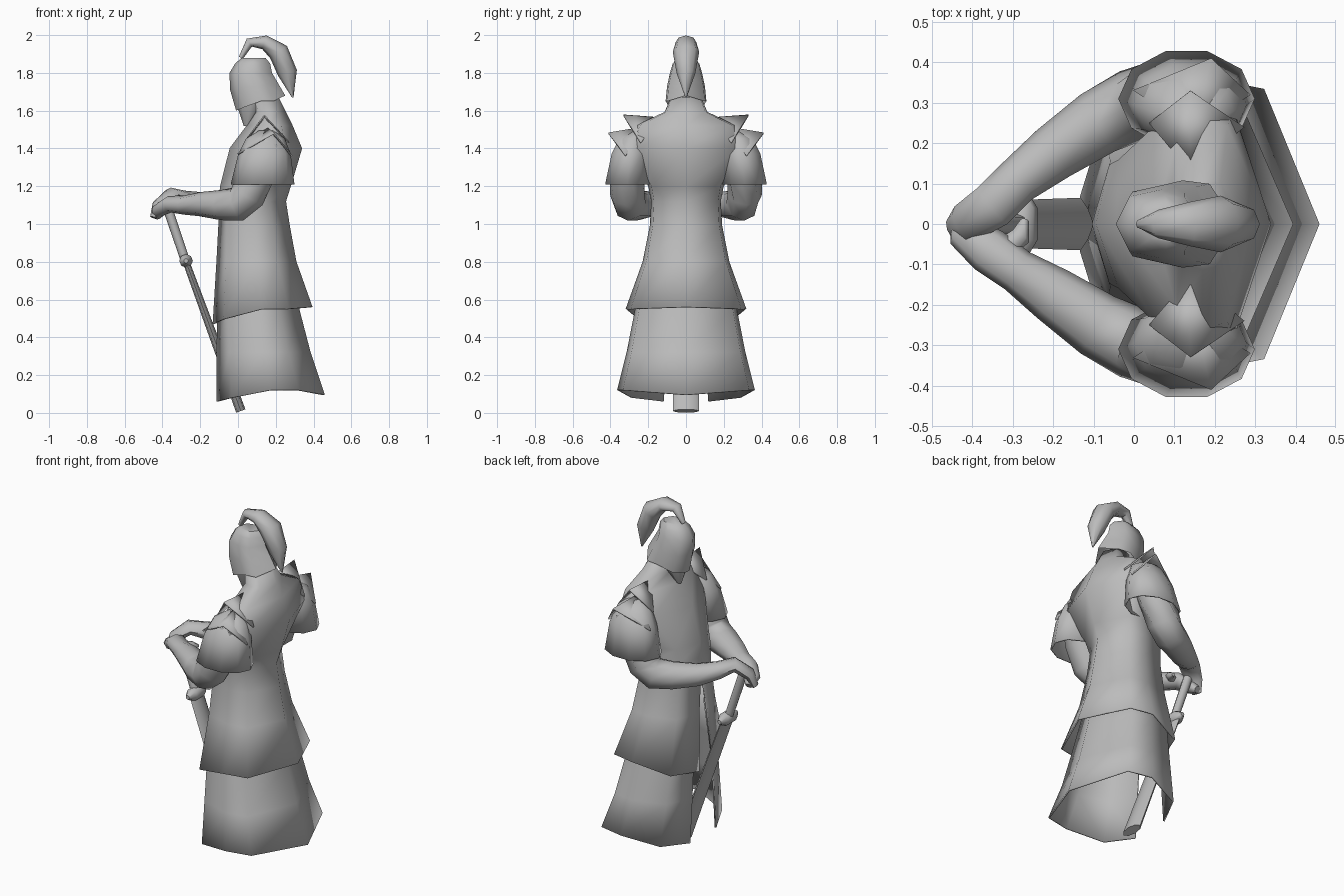
import bpy
import bmesh
from math import cos, sin, tau, radians
from mathutils import Vector

cube = bpy.data.objects.get("Cube")
if cube:
    bpy.data.objects.remove(cube)

GREY = (0.5, 0.5, 0.5, 1)
mat = bpy.data.materials.new("stone grey")
mat.use_nodes = True
mat.diffuse_color = GREY
mat.node_tree.nodes["Principled BSDF"].inputs["Base Color"].default_value = GREY


def finish(name, bm, thick=0, angle=60):
    """Turn a bmesh into a named, shaded object."""
    bmesh.ops.remove_doubles(bm, verts=bm.verts, dist=0.0005)
    bmesh.ops.recalc_face_normals(bm, faces=bm.faces)
    mesh = bpy.data.meshes.new(name)
    bm.to_mesh(mesh)
    bm.free()
    mesh.materials.append(mat)
    ob = bpy.data.objects.new(name, mesh)
    bpy.context.collection.objects.link(ob)
    bpy.ops.object.select_all(action="DESELECT")
    ob.select_set(True)
    bpy.context.view_layer.objects.active = ob
    bpy.ops.object.shade_smooth_by_angle(angle=radians(angle))
    if thick:
        solid = ob.modifiers.new("thickness", "SOLIDIFY")
        solid.thickness = thick
        solid.offset = 0


def loft(name, rings, closed=True, caps=(True, True), thick=0, angle=60):
    """Skin a list of rings with equal point counts."""
    bm = bmesh.new()
    rows = [[bm.verts.new(p) for p in ring] for ring in rings]
    n = len(rows[0])
    for a, b in zip(rows, rows[1:]):
        for i in range(n if closed else n - 1):
            j = (i + 1) % n
            bm.faces.new((a[i], a[j], b[j], b[i]))
    for wanted, row in zip(caps, (rows[0], rows[-1])):
        if wanted:
            bm.faces.new(row)
    finish(name, bm, thick, angle)


def body_ring(xf, xb, hw, gap, k, zf, zs, zb):
    """Symmetric outline from front edge round the back to front edge."""
    w = xb - xf
    half = [(xf, gap, zf), (xf + k * w, max(0.8 * hw, gap), (2 * zf + zs) / 3),
            (xf + 0.5 * w, hw, zs), (xf + 0.76 * w, 0.92 * hw, zs)]
    return half + [(xb, 0, zb)] + [(x, -y, z) for x, y, z in reversed(half)]


def level(xf, xb, hw, z, k=0.15, gap=0):
    return body_ring(xf, xb, hw, gap, k, z, z, z)


def tube(name, path, sides=8):
    """Sweep an ellipse along points of (x, y, z, half width, half height)."""
    pts = [Vector(p[:3]) for p in path]
    rings = []
    for i, (c, p) in enumerate(zip(pts, path)):
        t = (pts[min(i + 1, len(pts) - 1)] - pts[max(i - 1, 0)]).normalized()
        side = t.cross(Vector((0, 0, 1))).normalized()
        up = side.cross(t)
        rings.append([c + side * p[3] * cos(tau * j / sides) + up * p[4] * sin(tau * j / sides)
                      for j in range(sides)])
    loft(name, rings)


def ellipse(cx, cy, z, rx, ry, n=10):
    return [(cx + rx * cos(tau * i / n), cy + ry * sin(tau * i / n), z) for i in range(n)]


# Coat: closed chest flowing into a skirt that splits open at the front
loft("coat", [
    level(0.07, 0.21, 0.075, 1.67),
    level(0.09, 0.25, 0.11, 1.59),
    level(0.05, 0.285, 0.26, 1.52, 0.25),
    level(-0.04, 0.335, 0.30, 1.40, 0.25),
    level(-0.09, 0.275, 0.195, 1.20),
    level(-0.10, 0.25, 0.18, 1.12, 0.12),
    level(-0.10, 0.27, 0.187, 0.99, 0.12, 0.008),
    level(-0.11, 0.305, 0.225, 0.80, 0.12, 0.035),
    body_ring(-0.13, 0.39, 0.315, 0.065, 0.11, 0.47, 0.55, 0.56),
], closed=False, caps=(False, False), thick=0.009, angle=75)

# Long under-robe, open at the front
loft("under_robe", [
    level(-0.09, 0.26, 0.19, 0.85, 0.12, 0.04),
    level(-0.105, 0.32, 0.265, 0.55, 0.13, 0.08),
    level(-0.11, 0.38, 0.31, 0.32, 0.14, 0.1),
    body_ring(-0.11, 0.455, 0.36, 0.12, 0.14, 0.06, 0.12, 0.095),
], closed=False, caps=(False, False), thick=0.009, angle=75)

# Head: face with pointed beard, helmet and crest
loft("face", [
    level(-0.02, 0.17, 0.075, 1.70),
    level(0.0, 0.13, 0.055, 1.61),
    level(0.03, 0.06, 0.012, 1.52),
])
loft("helmet", [
    body_ring(-0.01, 0.25, 0.108, 0.02, 0.15, 1.60, 1.65, 1.68),
    body_ring(-0.042, 0.215, 0.1, 0, 0.15, 1.71, 1.73, 1.74),
    level(-0.045, 0.18, 0.085, 1.80),
    level(-0.015, 0.17, 0.07, 1.85),
    level(0.02, 0.145, 0.045, 1.88),
], caps=(False, True), angle=50)
tube("helmet_crest", [
    (0.015, 0, 1.88, 0.012, 0.012), (0.06, 0, 1.96, 0.035, 0.025),
    (0.14, 0, 1.962, 0.055, 0.038), (0.215, 0, 1.91, 0.07, 0.055),
    (0.262, 0, 1.80, 0.05, 0.052), (0.29, 0, 1.67, 0.004, 0.004)])

# Shoulders and arms, one set for each side
for side, s in (("near", -1), ("far", 1)):
    def flip(points):
        return [(p[0], p[1] * s, *p[2:]) for p in points]

    loft(side + "_shoulder_guard", [flip(r) for r in (
        ellipse(0.15, 0.25, 1.49, 0.04, 0.03),
        ellipse(0.145, 0.28, 1.45, 0.10, 0.075),
        ellipse(0.14, 0.295, 1.37, 0.135, 0.1),
        ellipse(0.13, 0.31, 1.21, 0.165, 0.12))], caps=(True, False), thick=0.008)

    # Pointed plates layered over the shoulder
    for label, inner, front, tip, back in (
            ("upper", (0.14, 0.13, 1.56), (0.04, 0.25, 1.44), (0.14, 0.33, 1.575), (0.27, 0.24, 1.43)),
            ("lower", (0.15, 0.23, 1.51), (0.0, 0.33, 1.37), (0.19, 0.41, 1.48), (0.285, 0.32, 1.36))):
        bm = bmesh.new()
        a, b, c, d = [bm.verts.new(p) for p in flip((inner, front, tip, back))]
        bm.faces.new((a, b, c))
        bm.faces.new((a, c, d))
        finish(f"{side}_{label}_spike_plate", bm, 0.009)

    arm = [(0.17, 0.28, 1.42, 0.09, 0.09), (0.10, 0.31, 1.27, 0.095, 0.1),
           (0.05, 0.31, 1.15, 0.092, 0.095), (0.0, 0.295, 1.105, 0.09, 0.092),
           (-0.09, 0.25, 1.10, 0.082, 0.08), (-0.2, 0.175, 1.105, 0.07, 0.064)]
    if s > 0:
        hand = [(-0.29, 0.105, 1.13, 0.058, 0.048), (-0.35, 0.045, 1.155, 0.058, 0.038),
                (-0.42, 0.0, 1.10, 0.05, 0.03), (-0.45, -0.01, 1.035, 0.028, 0.015)]
    else:
        hand = [(-0.29, 0.115, 1.10, 0.055, 0.05), (-0.36, 0.065, 1.105, 0.058, 0.045),
                (-0.42, 0.02, 1.07, 0.045, 0.035), (-0.43, -0.02, 1.04, 0.022, 0.02)]
    tube(side + "_arm", flip(arm + hand))

tube("thumb", [(-0.33, -0.07, 1.10, 0.03, 0.025), (-0.28, -0.03, 1.095, 0.025, 0.022),
               (-0.27, 0.01, 1.08, 0.01, 0.01)], 6)

# Sword held point down
tube("sword_grip", [(-0.385, 0, 1.12, 0.026, 0.026), (-0.28, 0, 0.81, 0.024, 0.024)])
tube("sword_guard", [(-0.275, y, 0.805, r, r) for y, r in
                     ((-0.08, 0.012), (-0.04, 0.036), (0.04, 0.036), (0.08, 0.012))])
tube("sword_blade", [(-0.275, 0, 0.8, 0.06, 0.018), (0.015, 0, 0.01, 0.07, 0.026)])
